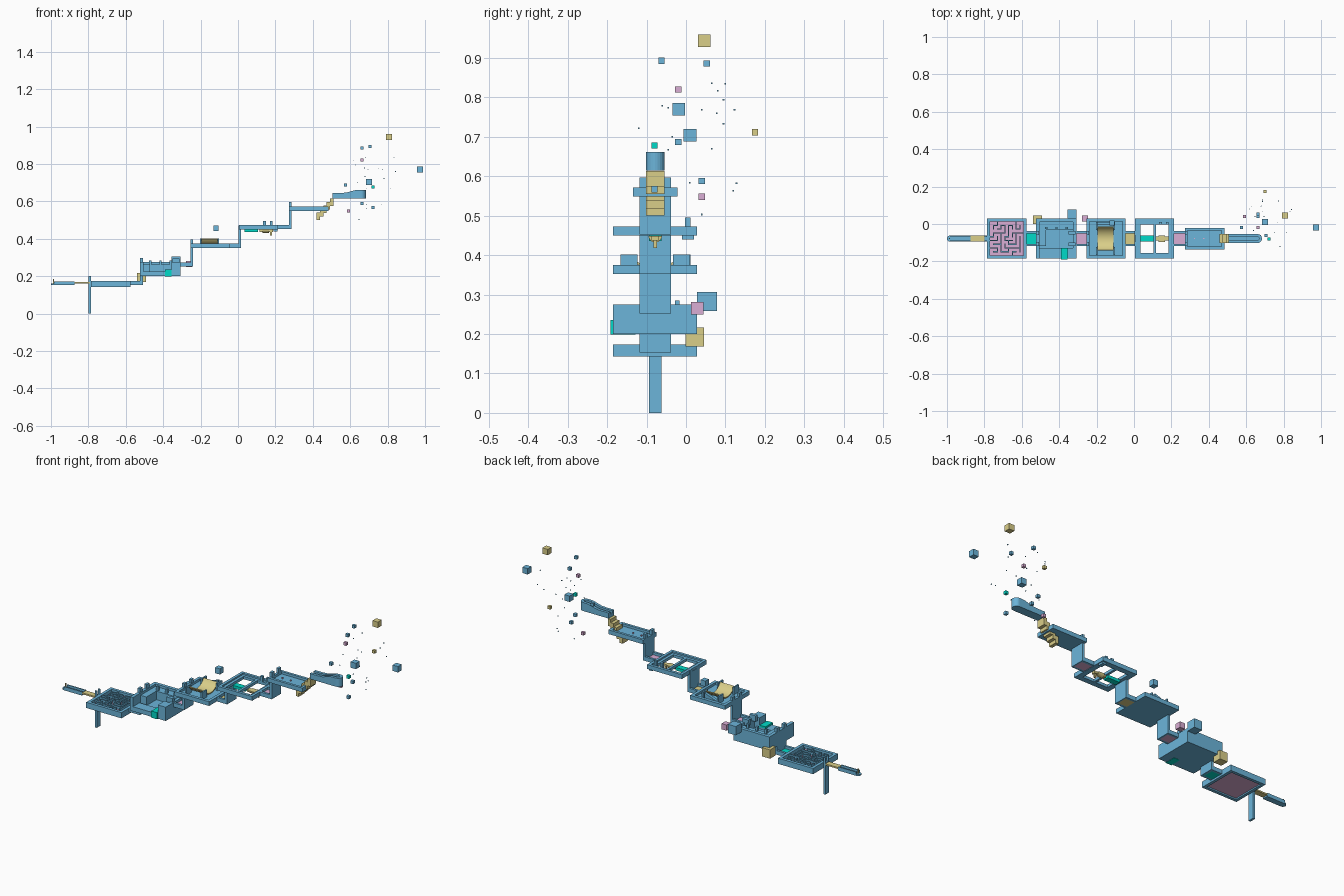
import bpy, bmesh, math, random

random.seed(4)
YC = -0.078                      # centre line of the whole run


def mat(name, rgb):
    m = bpy.data.materials.new(name)
    m.diffuse_color = (*rgb, 1)
    return m


BLUE = mat("blue", (0.15, 0.46, 0.70))
TAN = mat("tan", (0.70, 0.62, 0.25))
PINK = mat("pink", (0.70, 0.42, 0.66))
TEAL = mat("teal", (0.0, 0.70, 0.58))


def finish(name, bm, m):
    me = bpy.data.meshes.new(name)
    bmesh.ops.recalc_face_normals(bm, faces=bm.faces)
    bm.to_mesh(me)
    bm.free()
    ob = bpy.data.objects.new(name, me)
    bpy.context.collection.objects.link(ob)
    me.materials.append(m)
    return ob


def boxes(name, m, *bounds):
    """One object from boxes (x0, x1, y0, y1, z0, z1); y is relative to the centre line."""
    bm = bmesh.new()
    for x0, x1, y0, y1, z0, z1 in bounds:
        vs = bmesh.ops.create_cube(bm, size=1)["verts"]
        for v in vs:
            v.co.x = x0 if v.co.x < 0 else x1
            v.co.y = YC + (y0 if v.co.y < 0 else y1)
            v.co.z = z0 if v.co.z < 0 else z1
    return finish(name, bm, m)


def prism(name, m, pts, axis, a, b):
    """Extrude a profile: axis 'y' uses (x, z), 'x' uses (y, z), 'z' uses (x, y) points."""
    bm = bmesh.new()
    place = {"y": lambda p: (p[0], YC + a, p[1]), "x": lambda p: (a, YC + p[0], p[1]),
             "z": lambda p: (p[0], YC + p[1], a)}[axis]
    f = bm.faces.new([bm.verts.new(place(p)) for p in pts])
    ext = bmesh.ops.extrude_face_region(bm, geom=[f])["geom"]
    d = [b - a if ax == axis else 0 for ax in "xyz"]
    bmesh.ops.translate(bm, vec=d, verts=[v for v in ext if isinstance(v, bmesh.types.BMVert)])
    return finish(name, bm, m)


def frame(x0, x1, hw, t, z0, z1):
    return [(x0, x1, -hw, -hw + t, z0, z1), (x0, x1, hw - t, hw, z0, z1),
            (x0, x0 + t, -hw + t, hw - t, z0, z1), (x1 - t, x1, -hw + t, hw - t, z0, z1)]


def connector(name, m, x0, x1, z, h=0.022):
    boxes(name + "_floor", m, (x0, x1, -0.028, 0.028, z, z + 0.008))
    boxes(name + "_rails", BLUE, (x0, x1, -0.0405, -0.028, z, z + h),
          (x0, x1, 0.028, 0.0405, z, z + h))


def riser(name, x, z0, z1, zdeck):
    # solid lift wall with two posts beside the entrance
    boxes(name, BLUE, (x, x + 0.014, -0.0405, 0.0405, z0, zdeck),
          (x, x + 0.014, -0.0405, -0.018, zdeck, z1), (x, x + 0.014, 0.018, 0.0405, zdeck, z1))


def arc(cx, cy, r, a0, a1, n=12):
    return [(cx + r * math.cos(a0 + (a1 - a0) * i / n), cy + r * math.sin(a0 + (a1 - a0) * i / n))
            for i in range(n + 1)]


# start chute, its peg and support column
tip = arc(-0.984, 0, 0.016, math.pi / 2, math.pi * 1.5)
prism("start_chute_floor", BLUE, tip + [(-0.875, -0.016), (-0.875, 0.016)], "z", 0.152, 0.160)
boxes("start_chute_walls", BLUE, (-0.984, -0.875, -0.016, -0.010, 0.16, 0.172),
      (-0.984, -0.875, 0.010, 0.016, 0.16, 0.172))
boxes("start_peg", TAN, (-0.988, -0.983, -0.003, 0.003, 0.16, 0.185))
boxes("start_bridge", TAN, (-0.875, -0.79, -0.016, 0.016, 0.160, 0.168))
boxes("support_column", BLUE, (-0.798, -0.786, -0.016, 0.016, 0, 0.172),
      (-0.798, -0.786, -0.016, -0.009, 0.172, 0.2), (-0.798, -0.786, 0.009, 0.016, 0.172, 0.2))

# maze tray: frame, floor and a carved maze
HW = 0.1065
boxes("maze_frame", BLUE, *frame(-0.787, -0.574, HW, 0.016, 0.143, 0.174))
boxes("maze_floor", PINK, (-0.771, -0.590, -0.0905, 0.0905, 0.150, 0.156))
N, S = 9, 0.181 / 9
seen, opened, stack = {(0, 4)}, set(), [(0, 4)]
while stack:
    i, j = stack[-1]
    nxt = [(i + a, j + b) for a, b in ((1, 0), (-1, 0), (0, 1), (0, -1))
           if 0 <= i + a < N and 0 <= j + b < N and (i + a, j + b) not in seen]
    if not nxt:
        stack.pop()
        continue
    c = random.choice(nxt)
    opened.add(frozenset([(i, j), c]))
    seen.add(c)
    stack.append(c)
walls = []
for i in range(N):
    for j in range(N):
        x, y = -0.771 + i * S, -0.0905 + j * S
        if i < N - 1 and frozenset([(i, j), (i + 1, j)]) not in opened:
            walls.append((x + S - .003, x + S + .003, y - .003, y + S + .003, 0.156, 0.172))
        if j < N - 1 and frozenset([(i, j), (i, j + 1)]) not in opened:
            walls.append((x - .003, x + S + .003, y + S - .003, y + S + .003, 0.156, 0.172))
boxes("maze_walls", BLUE, *walls)
connector("first_connector", TEAL, -0.574, -0.515, 0.153)

# deep L-shaped box tray with inner blocks and attached cubes
riser("second_riser", -0.523, 0.153, 0.297, 0.255)
boxes("deep_box", BLUE, (-0.523, -0.307, -0.050, HW, 0.2, 0.215),
      (-0.355, -0.307, -HW, -0.050, 0.2, 0.275),
      (-0.523, -0.307, HW - 0.018, HW, 0.215, 0.275),
      (-0.523, -0.505, -HW, HW - 0.018, 0.2, 0.275),
      (-0.325, -0.307, -0.05, HW - 0.018, 0.215, 0.275),
      (-0.505, -0.355, -HW, -0.05, 0.2, 0.225),
      (-0.505, -0.325, 0.045, HW - 0.018, 0.215, 0.262),
      (-0.505, -0.47, -0.04, 0.045, 0.215, 0.262))
boxes("deep_box_posts", BLUE, *[(x, x + 0.012, y, y + 0.012, 0.262, 0.285)
                                for x in (-0.475, -0.42, -0.365) for y in (0.05,)],
      (-0.35, -0.312, -0.04, -0.022, 0.262, 0.295), (-0.35, -0.312, 0.022, 0.04, 0.262, 0.295))
boxes("box_front_block", TEAL, (-0.39, -0.355, -0.113, -0.05, 0.199, 0.235))
boxes("box_corner_cube", BLUE, (-0.355, -0.307, HW, 0.156, 0.258, 0.306))
boxes("tan_cube", TAN, (-0.54, -0.492, 0.077, 0.124, 0.168, 0.216))
boxes("pink_cube", PINK, (-0.277, -0.246, 0.091, 0.123, 0.25, 0.281))
connector("second_connector", PINK, -0.307, -0.25, 0.252)

# half-pipe tray
riser("third_riser", -0.255, 0.252, 0.395, 0.374)
boxes("pipe_tray", BLUE, (-0.255, -0.045, -HW, HW, 0.352, 0.362),
      *frame(-0.255, -0.045, HW, 0.016, 0.362, 0.375))
for s, side in ((1, "back"), (-1, "front")):
    boxes("pipe_support_" + side, BLUE, *[(x, x + 0.008, *sorted((s * 0.045, s * 0.088)), 0.362, 0.402)
                                          for x in (-0.203, -0.110)])
cz = 0.362 + 0.075
inner = arc(0, cz, 0.070, math.radians(210), math.radians(330), 16)
outer = arc(0, cz, 0.075, math.radians(330), math.radians(210), 16)
pipe = prism("half_pipe", TAN, inner + outer, "x", -0.195, -0.110)
for p in pipe.data.polygons:
    p.use_smooth = len(p.vertices) == 4
pipe.data.set_sharp_from_angle(angle=math.radians(30))
prism("pipe_wedge", BLUE, [(-0.195, 0.375), (-0.12, 0.402), (-0.12, 0.375)], "y", 0.075, 0.09)
boxes("hover_cube", BLUE, (-0.132, -0.103, 0.069, 0.098, 0.441, 0.472))
connector("third_connector", TAN, -0.045, 0.01, 0.352)

# open frame tray with walkway and hanging wheel
riser("fourth_riser", 0.003, 0.352, 0.472, 0.46)
boxes("open_frame", BLUE, *frame(0.005, 0.215, HW, 0.030, 0.45, 0.465),
      *frame(0.005, 0.215, HW, 0.015, 0.465, 0.473), (0.105, 0.118, -0.077, 0.077, 0.45, 0.465))
boxes("teal_walkway", TEAL, (0.035, 0.108, -0.016, 0.016, 0.436, 0.452))
boxes("tan_walkway", TAN, (0.115, 0.186, -0.010, 0.010, 0.437, 0.449),
      (0.172, 0.182, -0.004, 0.004, 0.418, 0.437))
prism("hanging_half_wheel", TAN, arc(0, 0.449, 0.017, math.pi, 2 * math.pi), "x", 0.130, 0.165)
boxes("frame_gate", BLUE, (0.135, 0.150, 0.075, 0.090, 0.465, 0.495),
      (0.172, 0.185, 0.075, 0.090, 0.465, 0.495), (0.19, 0.21, 0.068, 0.098, 0.44, 0.452))
connector("fourth_connector", PINK, 0.215, 0.28, 0.452)

# narrow tray and zigzag stairs
riser("fifth_riser", 0.273, 0.452, 0.597, 0.572)
boxes("narrow_tray", BLUE, (0.273, 0.483, -0.057, 0.057, 0.549, 0.559),
      *frame(0.273, 0.483, 0.057, 0.014, 0.559, 0.572))
boxes("narrow_tray_pegs", PINK, *[(x, x + 0.006, -0.003, 0.003, 0.559, 0.566) for x in (0.32, 0.37)])
boxes("stairs", TAN, *[(0.42 + 0.018 * i, 0.438 + 0.018 * i, -0.024, 0.024,
                        0.5 + 0.0185 * i, 0.54 + 0.0185 * i) for i in range(5)])

# final launch chute with wavy walls and rounded end
prism("launch_floor", BLUE, [(0.505, 0.024), (0.505, -0.024)]
      + arc(0.66, 0, 0.024, -math.pi / 2, math.pi / 2), "z", 0.615, 0.632)
wave = [(0.505, 0.63), (0.66, 0.63), (0.66, 0.662), (0.63, 0.661), (0.605, 0.654),
        (0.58, 0.647), (0.55, 0.645), (0.505, 0.645)]
prism("launch_wall_front", BLUE, wave, "y", -0.024, -0.009)
prism("launch_wall_back", BLUE, wave, "y", 0.009, 0.024)
prism("launch_end", BLUE, arc(0.66, 0, 0.024, -math.pi / 2, math.pi / 2)
      + arc(0.66, 0, 0.009, math.pi / 2, -math.pi / 2), "z", 0.63, 0.662)

# cubes flying off the end
FLY = [(0.807, 0.046, 0.944, 2, TAN), (0.705, -0.062, 0.893, 1, BLUE), (0.664, 0.053, 0.886, 1, BLUE),
       (0.664, -0.02, 0.82, 1, PINK), (0.973, -0.018, 0.77, 2, BLUE), (0.70, 0.01, 0.704, 2, BLUE),
       (0.70, 0.175, 0.712, 1, TAN), (0.576, -0.02, 0.687, 1, BLUE), (0.723, -0.08, 0.678, 1, TEAL),
       (0.664, 0.04, 0.588, 1, BLUE), (0.723, -0.08, 0.567, 1, BLUE), (0.592, 0.04, 0.548, 1, PINK)]
for k, (x, y, z, s, m) in enumerate(FLY):
    h, y = 0.016 if s == 2 else 0.008, y - YC
    boxes(f"flying_cube_{k}", m, (x - h, x + h, y - h, y + h, z - h, z + h))

# tiny specks among them, as (y, z)
SPECKS = [(-.12, .722), (-.06, .779), (-.045, .774), (-.045, .667), (-.035, .70), (.065, .836),
          (.10, .835), (.08, .817), (.04, .769), (.095, .794), (.078, .76), (.095, .733),
          (.123, .769), (.065, .67), (.128, .582), (.12, .563), (.04, .503), (.01, .584)]
specks = []
for y, z in SPECKS:
    x, h = random.uniform(0.61, 0.85), 0.002
    specks.append((x - h, x + h, y - YC - h, y - YC + h, z - h, z + h))
boxes("flying_specks", BLUE, *specks)
